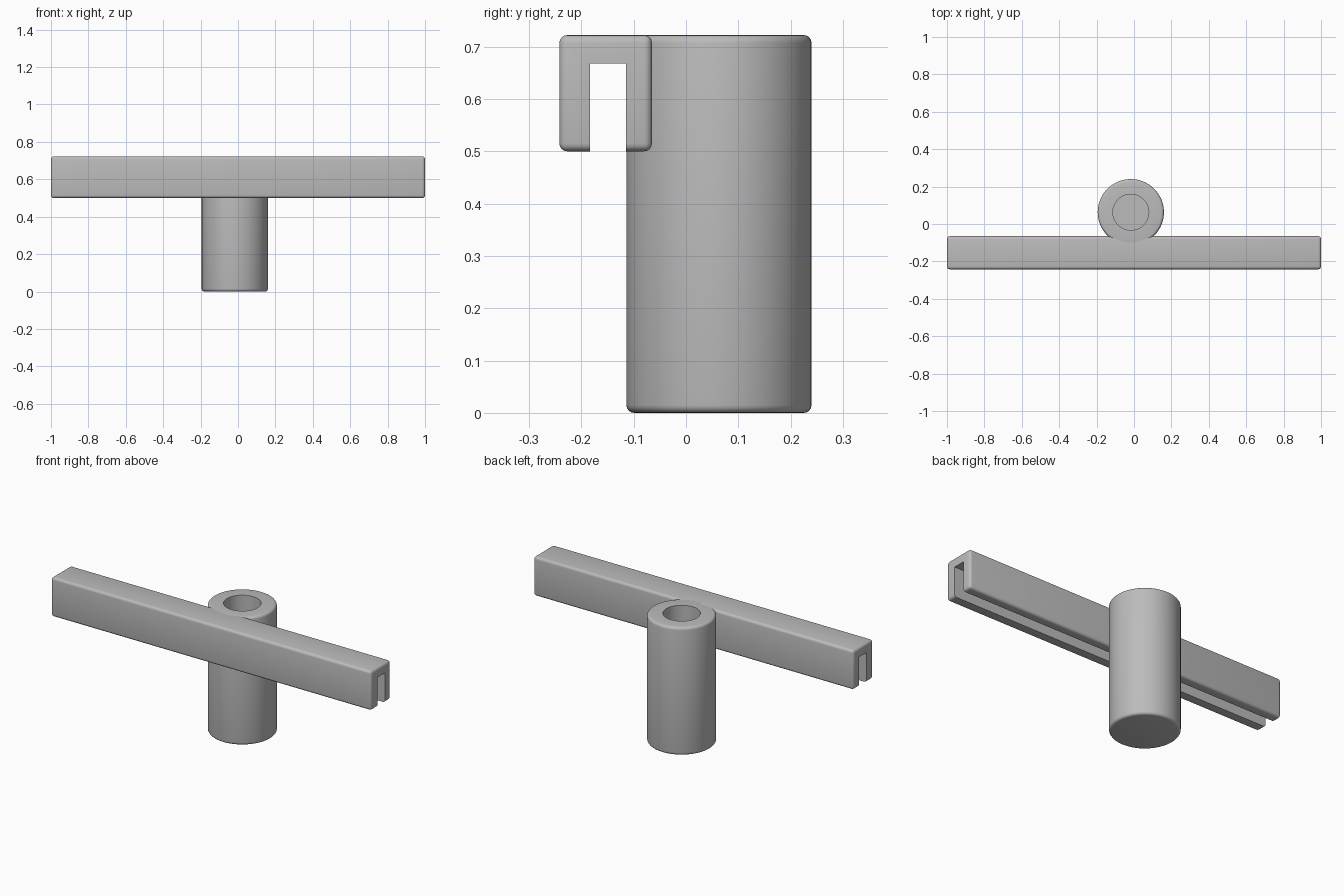
import bpy, bmesh, math

cube = bpy.data.objects.get("Cube")
if cube:
    bpy.data.objects.remove(cube, do_unlink=True)

grey = bpy.data.materials.new("plain grey")
grey.use_nodes = True
COLOUR = (0.5, 0.5, 0.5, 1)
grey.diffuse_color = COLOUR
grey.node_tree.nodes["Principled BSDF"].inputs["Base Color"].default_value = COLOUR

HEIGHT = 0.722
ROUND = 0.015


def add_object(name, bm):
    bmesh.ops.recalc_face_normals(bm, faces=bm.faces)
    mesh = bpy.data.meshes.new(name)
    bm.to_mesh(mesh)
    bm.free()
    mesh.materials.append(grey)
    obj = bpy.data.objects.new(name, mesh)
    bpy.context.collection.objects.link(obj)
    return obj


def box(name, low, high, bevel=0):
    bm = bmesh.new()
    bmesh.ops.create_cube(bm, size=1)
    for v in bm.verts:
        v.co = [(a + b) / 2 + c * (b - a) for a, b, c in zip(low, high, v.co)]
    if bevel:
        bmesh.ops.bevel(bm, geom=bm.edges[:], offset=bevel, segments=4,
                        profile=0.5, affect='EDGES')
    return add_object(name, bm)


def smooth(obj):
    bpy.ops.object.select_all(action='DESELECT')
    obj.select_set(True)
    bpy.context.view_layer.objects.active = obj
    bpy.ops.object.shade_smooth_by_angle(angle=math.radians(35))


def corner(r, z, start):
    # Quarter-round on the outer rim, centred on (r, z)
    return [(r + ROUND * math.cos(a), z + ROUND * math.sin(a))
            for a in (start + math.pi / 8 * i for i in range(5))]


# Round holder: closed floor, rounded outer rims, bore open at the top
R, BORE, FLOOR = 0.177, 0.096, 0.08
profile = [(0, 0)] + corner(R - ROUND, ROUND, -math.pi / 2)
profile += corner(R - ROUND, HEIGHT - ROUND, 0)
profile += [(BORE, HEIGHT), (BORE, FLOOR), (0, FLOOR)]
bm = bmesh.new()
verts = [bm.verts.new((r, 0, z)) for r, z in profile]
edges = [bm.edges.new(pair) for pair in zip(verts, verts[1:])]
bmesh.ops.spin(bm, geom=verts + edges, cent=(0, 0, 0), axis=(0, 0, 1),
               angle=math.tau, steps=64)
bmesh.ops.remove_doubles(bm, verts=bm.verts, dist=0.0001)
holder = add_object("round_holder", bm)
holder.location = (-0.017, 0.063, 0)
smooth(holder)

# Long rail with rounded edges and a slot along its underside
rail = box("slotted_rail", (-1, -0.242, 0.50), (1, -0.065, HEIGHT), ROUND)
cutter = box("slot_cutter", (-1.1, -0.183, 0.40), (1.1, -0.115, 0.668))
cutter.hide_render = True
cutter.hide_viewport = True
slot = rail.modifiers.new("Slot", 'BOOLEAN')
slot.operation = 'DIFFERENCE'
slot.solver = 'EXACT'
slot.object = cutter
bpy.context.view_layer.objects.active = rail
rail.select_set(True)
bpy.ops.object.modifier_apply(modifier="Slot")
bpy.data.objects.remove(cutter, do_unlink=True)
smooth(rail)
